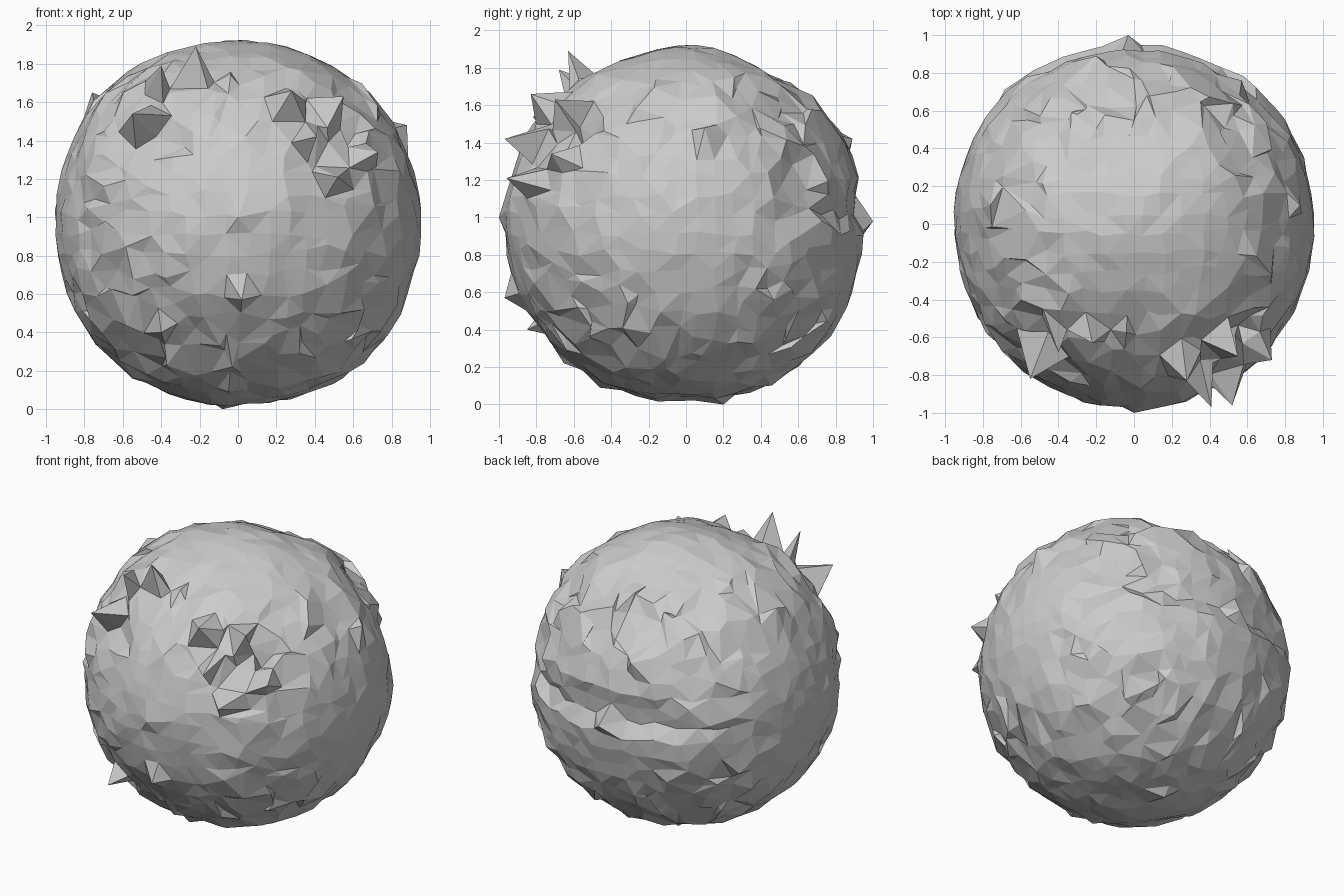
import bpy, bmesh, random
from mathutils import Vector, noise

random.seed(11)
cube = bpy.data.objects.get("Cube")
if cube:
    bpy.data.objects.remove(cube, do_unlink=True)

R = 0.954                     # radius in the middle of the six sides
CENTRE = Vector((0, 0, 0.965))
CELLS = 13                    # grid cells along each side of the base cube

# Tips that single vertices are pulled to: shards, ridges and lowest points
TIPS = [(0.28, -0.83, 1.66), (0.41, -0.97, 1.42), (0.52, -0.96, 1.21),
        (0.55, -0.7, 1.63), (0.73, -0.72, 1.34), (-0.22, -0.63, 1.89),
        (-0.4, -0.68, 1.79), (-0.55, -0.82, 1.54), (-0.4, -0.85, 0.4),
        (0.02, -0.97, 0.57), (0, -1, 1), (-0.03, 1, 0.98),
        (-0.2, 0.89, 1.42), (-0.05, -0.46, 0.09), (-0.08, 0.2, 0),
        (0.88, 0.1, 1.48), (-0.76, 0.1, 1.65)]
# Pits: points the neighbouring surface is sunk towards, depth and reach
PITS = [((0.6, -0.6, 1.45), 0.1, 0.2), ((0.42, -0.82, 1.25), 0.04, 0.2),
        ((-0.13, 0.7, 1.6), 0.06, 0.2), ((-0.45, -0.75, 1.4), 0.05, 0.2),
        ((-0.3, -0.75, 0.3), 0.05, 0.2), ((0.5, 0.53, 1.6), 0.06, 0.2),
        ((0.68, 0.6, 1.2), 0.08, 0.2), ((0.1, 0, 0.03), 0.04, 0.2),
        ((0, 0.5, 1.75), 0.05, 0.5), ((0, -0.46, 1.78), 0.03, 0.4)]


def rock_material():
    mat = bpy.data.materials.new("grey stone")
    mat.use_nodes = True
    colour = (0.6, 0.6, 0.6, 1)
    mat.diffuse_color = colour
    node = mat.node_tree.nodes["Principled BSDF"]
    node.inputs["Base Color"].default_value = colour
    node.inputs["Roughness"].default_value = 0.9
    return mat


def smooth(t):
    t = max(0.0, min(1.0, t))
    return t * t * (3 - 2 * t)


# Round base: a gridded cube pushed out to a sphere
bm = bmesh.new()
bmesh.ops.create_cube(bm, size=2)
bmesh.ops.subdivide_edges(bm, edges=bm.edges[:], cuts=CELLS - 1, use_grid_fill=True)
for v in bm.verts:
    x, y, z = v.co
    v.co = Vector((x * (1 - y*y/2 - z*z/2 + y*y*z*z/3) ** 0.5,
                   y * (1 - z*z/2 - x*x/2 + z*z*x*x/3) ** 0.5,
                   z * (1 - x*x/2 - y*y/2 + x*x*y*y/3) ** 0.5)).normalized()

# Weathered surface: sideways jitter, fine chips, a ledge and pits
for v in bm.verts:
    d = v.co.copy()
    # flat middles of the six sides stay calmer than the corners between them
    rough = smooth((0.98 - max(abs(c) for c in d)) * 4)
    jitter = Vector([random.uniform(-1, 1) for _ in range(3)])
    jitter *= 0.02 + 0.045 * rough
    jitter -= d * jitter.dot(d)
    r = R + 0.016 * rough + 0.01 * noise.noise(d * 3)
    r += random.uniform(-0.024, 0.024) * (0.35 + 0.65 * rough)
    # overhung ledge across the back, lip just above mid height
    if d.y > 0.4 and d.x > -0.5 and 0.04 < d.z < 0.25:
        r -= 0.06 * smooth((d.y - 0.4) * 4) * smooth((0.3 - d.z) * 4)
    # slightly fuller front
    r += 0.02 * smooth((-d.y - 0.8) * 5)
    for p, depth, reach in PITS:
        gap = (d - (Vector(p) - CENTRE).normalized()).length
        r -= depth * smooth(1 - gap / reach)
    v.co = (d + jitter).normalized() * r

# Each tip takes the nearest free vertex
free = set(bm.verts)
for tip in TIPS:
    target = Vector(tip) - CENTRE
    way = target.normalized()
    v = min(free, key=lambda u: (u.co.normalized() - way).length)
    free.discard(v)
    v.co = target

# Facets split along their shorter diagonals
bmesh.ops.triangulate(bm, faces=bm.faces[:], quad_method='SHORT_EDGE')
bmesh.ops.recalc_face_normals(bm, faces=bm.faces[:])
bmesh.ops.translate(bm, verts=bm.verts[:], vec=CENTRE)

mesh = bpy.data.meshes.new("boulder")
bm.to_mesh(mesh)
bm.free()
mesh.materials.append(rock_material())
boulder = bpy.data.objects.new("boulder", mesh)
bpy.context.collection.objects.link(boulder)
